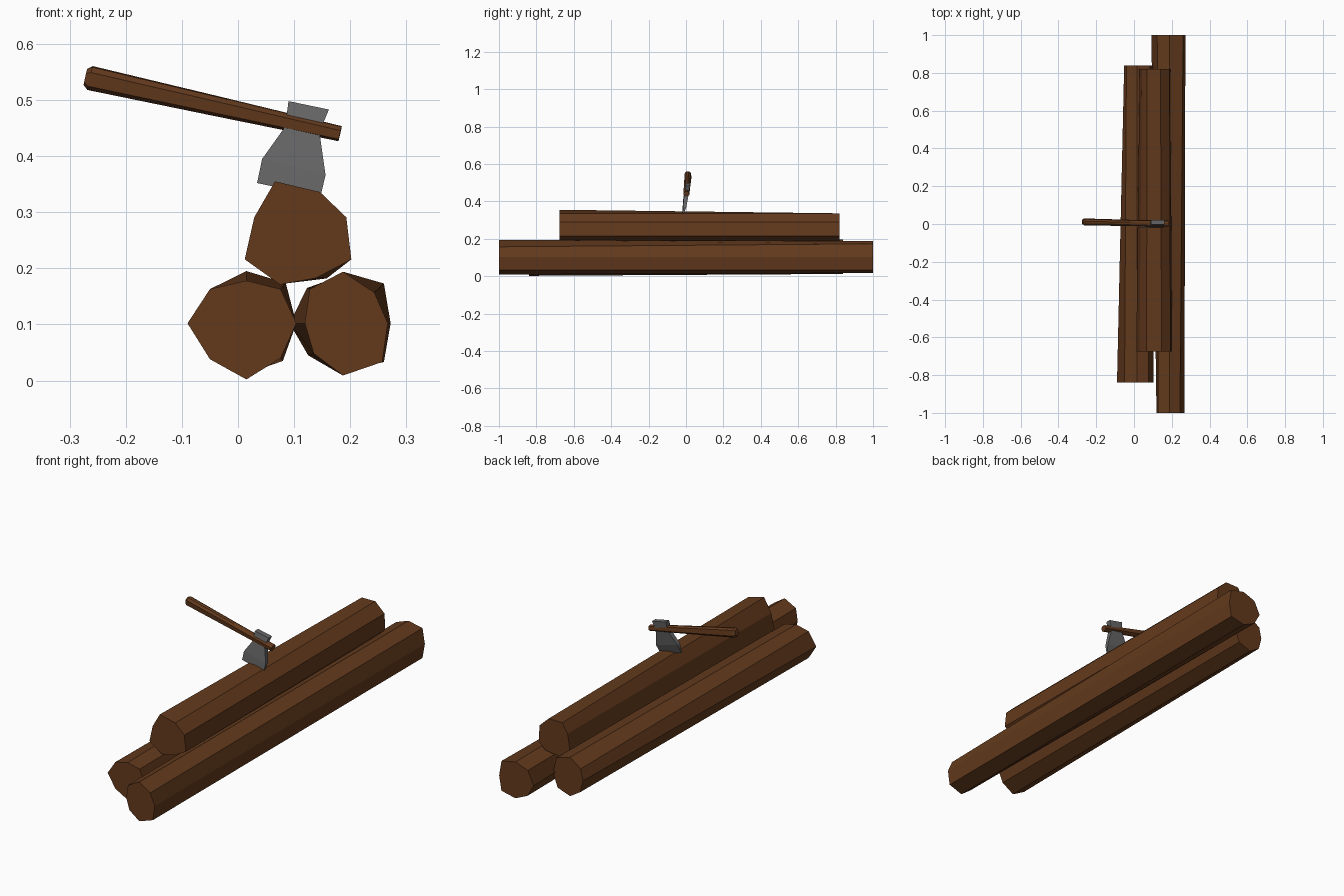
import bpy, bmesh, math
from mathutils import Vector

if "Cube" in bpy.data.objects:
    bpy.data.objects.remove(bpy.data.objects["Cube"])


def material(name, color):
    m = bpy.data.materials.new(name)
    m.diffuse_color = (*color, 1)
    m.use_nodes = True
    m.node_tree.nodes["Principled BSDF"].inputs["Base Color"].default_value = m.diffuse_color
    return m


wood = material("wood", (0.125, 0.042, 0.012))
steel = material("steel", (0.14, 0.14, 0.14))


def loft(name, rings, mat):
    """Skin a list of equal-length point rings and cap both ends."""
    bm = bmesh.new()
    vs = [[bm.verts.new(p) for p in ring] for ring in rings]
    n = len(rings[0])
    for a, b in zip(vs, vs[1:]):
        for i in range(n):
            j = (i + 1) % n
            bm.faces.new((a[i], a[j], b[j], b[i]))
    bm.faces.new(vs[0])
    bm.faces.new(vs[-1])
    bmesh.ops.recalc_face_normals(bm, faces=bm.faces)
    mesh = bpy.data.meshes.new(name)
    bm.to_mesh(mesh)
    bm.free()
    mesh.materials.append(mat)
    ob = bpy.data.objects.new(name, mesh)
    bpy.context.collection.objects.link(ob)
    return ob


def log(name, y0, front, y1, back):
    loft(name, [[(x, y0, z) for x, z in front],
                [(x, y1, z) for x, z in back]], wood)


# Rough-hewn eight-sided logs
log("left_log",
    -0.84, [(-.09, .102), (-.05, .163), (.015, .178), (.076, .163),
            (.104, .102), (.076, .04), (.015, .002), (-.05, .038)],
    0.84, [(-.052, .102), (-.04, .155), (.015, .195), (.085, .174),
           (.104, .102), (.08, .035), (.015, .012), (-.038, .045)])
log("right_log",
    -1, [(.119, .102), (.128, .163), (.187, .194), (.243, .157),
         (.267, .102), (.257, .033), (.187, .009), (.135, .048)],
    1, [(.092, .102), (.123, .165), (.187, .188), (.26, .173),
        (.272, .102), (.26, .033), (.187, .017), (.125, .045)])
log("top_log",
    -0.675, [(.066, .355), (.146, .336), (.193, .291), (.202, .216),
             (.14, .183), (.075, .171), (.012, .216), (.029, .291)],
    0.82, [(.07, .335), (.14, .336), (.188, .291), (.192, .216),
           (.158, .182), (.085, .173), (.03, .216), (.042, .291)])

# Axe handle: tapered octagonal bar, chamfered at the grip
start, end = Vector((-.272, .011, .541)), Vector((.182, .002, .440))
axis = (end - start).normalized()
side = Vector((0.03, 1, 0.15))
side = (side - axis * side.dot(axis)).normalized()
up = side.cross(axis)
rings = []
for t, half_h, half_y in [(0, .014, .012), (.018, .021, .017),
                          (.55, .017, .015), (1, .013, .015)]:
    c = start.lerp(end, t)
    rings.append([c + up * (h * half_h) + side * (w * half_y)
                  for h, w in [(1, .4), (.6, 1), (-.6, 1), (-1, .4),
                               (-1, -.4), (-.6, -1), (.6, -1), (1, -.4)]])
loft("axe_handle", rings, wood)

# Axe head: poll, eye, flared blade and thin cutting edge
rings = []
for lx, lz, rx, rz, yc, t in [(.09, .498, .162, .483, .009, .012),
                              (.087, .475, .152, .459, .006, .012),
                              (.081, .448, .146, .436, .002, .012),
                              (.043, .395, .156, .366, -.008, .009),
                              (.034, .352, .147, .328, -.017, .001)]:
    rings.append([(lx, yc - t, lz), (rx, yc - t, rz),
                  (rx, yc + t, rz), (lx, yc + t, lz)])
loft("axe_head", rings, steel)

# Centre the pile across its width
for ob in bpy.context.collection.objects:
    ob.data.update()
